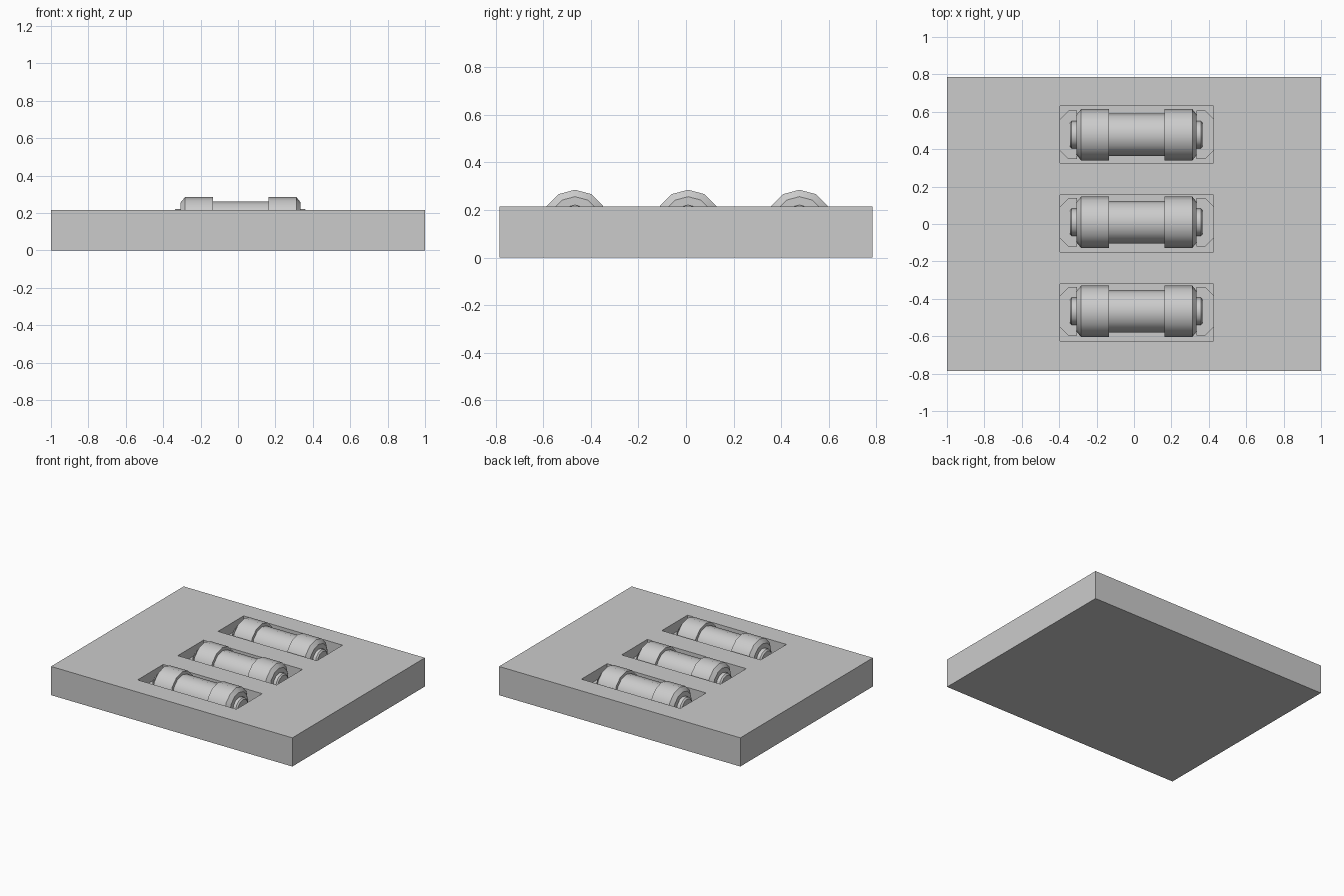
import bpy, bmesh
from math import sin, cos, pi, radians

if "Cube" in bpy.data.objects:
    bpy.data.objects.remove(bpy.data.objects["Cube"])

TOP = 0.215
PX0, PX1 = -0.395, 0.425          # pocket ends
FLOOR, AXIS = 0.03, 0.148
ROWS = [(-0.473, -0.467), (0.003, 0.009), (0.479, 0.477)]  # pocket y, cell y


def finish(name, bm):
    bmesh.ops.recalc_face_normals(bm, faces=bm.faces)
    me = bpy.data.meshes.new(name)
    bm.to_mesh(me)
    bm.free()
    ob = bpy.data.objects.new(name, me)
    bpy.context.collection.objects.link(ob)
    return ob


def activate(ob):
    bpy.ops.object.select_all(action='DESELECT')
    ob.select_set(True)
    bpy.context.view_layer.objects.active = ob


def prism(name, outline, z0, z1):
    bm = bmesh.new()
    lo = [bm.verts.new((x, y, z0)) for x, y in outline]
    hi = [bm.verts.new((x, y, z1)) for x, y in outline]
    bm.faces.new(lo)
    bm.faces.new(hi)
    n = len(lo)
    for i in range(n):
        j = (i + 1) % n
        bm.faces.new((lo[i], lo[j], hi[j], hi[i]))
    return finish(name, bm)


def box(name, x0, x1, y0, y1, z0, z1):
    return prism(name, [(x0, y0), (x1, y0), (x1, y1), (x0, y1)], z0, z1)


def lathe_x(name, profile, y, sides=12):
    """Turn (x, radius) points about a line parallel to x."""
    bm = bmesh.new()
    rings = []
    for x, r in profile:
        rings.append([bm.verts.new((x, y + r * sin(2 * pi * k / sides),
                                    AXIS + r * cos(2 * pi * k / sides)))
                      for k in range(sides)])
    for a, b in zip(rings, rings[1:]):
        for k in range(sides):
            j = (k + 1) % sides
            bm.faces.new((a[k], a[j], b[j], b[k]))
    bm.faces.new(rings[0])
    bm.faces.new(rings[-1])
    ob = finish(name, bm)
    activate(ob)
    bpy.ops.object.shade_smooth_by_angle(angle=radians(35))
    return ob


# Base slab with three sunken pockets
base = box("base_slab", -1, 1, -0.785, 0.785, 0, TOP)
for py, _ in ROWS:
    cutter = box("pocket_cutter", PX0, PX1, py - 0.152, py + 0.152, FLOOR, 0.4)
    cutter.hide_render = True
    mod = base.modifiers.new("pocket", 'BOOLEAN')
    mod.operation, mod.solver, mod.object = 'DIFFERENCE', 'EXACT', cutter
    activate(base)
    bpy.ops.object.modifier_apply(modifier=mod.name)
    bpy.data.objects.remove(cutter)

# Capped cylinder: nubs, bevelled end caps and narrower middle tube
PROFILE = [(-0.343, 0.062), (-0.333, 0.073), (-0.307, 0.073), (-0.307, 0.108),
           (-0.283, 0.137), (-0.135, 0.137), (-0.135, 0.114),
           (0.162, 0.114), (0.162, 0.137), (0.312, 0.137), (0.335, 0.108),
           (0.335, 0.073), (0.358, 0.073), (0.367, 0.062)]
for i, (py, cy) in enumerate(ROWS):
    lathe_x(f"cylinder_cell_{i + 1}", PROFILE, cy)
    # Contact blocks with clipped outer corners at both pocket ends
    for side, x_out, x_in in (("left", PX0, -0.305), ("right", PX1, 0.333)):
        c = 0.045 if side == "left" else -0.045
        h = 0.13
        prism(f"contact_{side}_{i + 1}",
              [(x_in, cy - h), (x_in, cy + h), (x_out + c, cy + h),
               (x_out, cy + h - 0.045), (x_out, cy - h + 0.045),
               (x_out + c, cy - h)], FLOOR, 0.14)
